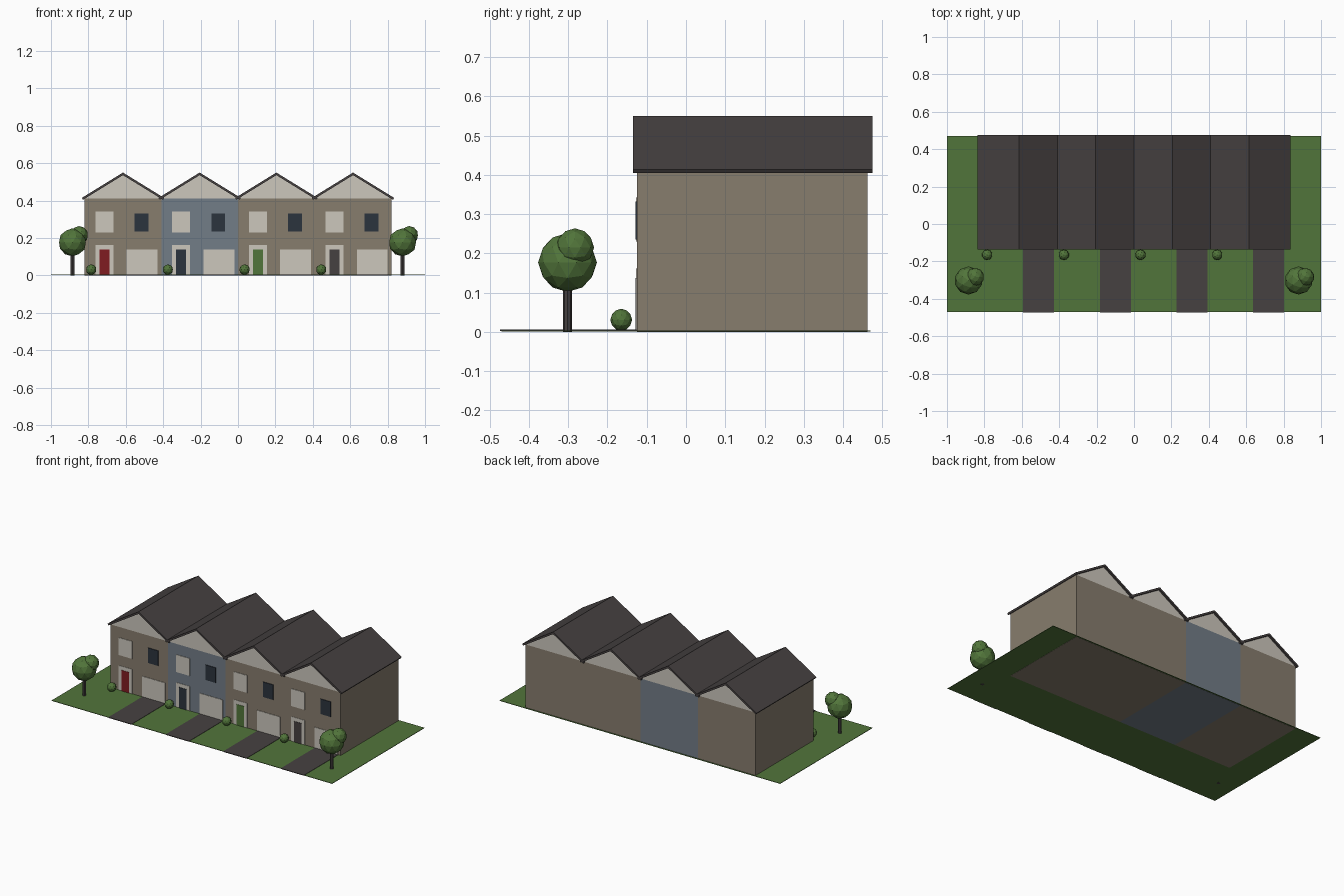
import bpy
import bmesh
from mathutils import Matrix

cube = bpy.data.objects.get("Cube")
if cube:
    bpy.data.objects.remove(cube, do_unlink=True)


def material(name, srgb):
    col = [c / 12.92 if c <= 0.04045 else ((c + 0.055) / 1.055) ** 2.4 for c in srgb] + [1.0]
    m = bpy.data.materials.new(name)
    m.use_nodes = True
    m.diffuse_color = col
    node = next(n for n in m.node_tree.nodes if n.type == 'BSDF_PRINCIPLED')
    node.inputs["Base Color"].default_value = col
    return m


TAN = material("tan wall", (0.53, 0.49, 0.43))
BLUE = material("blue grey wall", (0.45, 0.49, 0.53))
CREAM = material("cream trim", (0.80, 0.78, 0.74))
SLATE = material("dark slate", (0.275, 0.255, 0.255))
NAVY = material("dark glass", (0.17, 0.20, 0.24))
RED = material("red paint", (0.50, 0.11, 0.13))
GREEN = material("green", (0.32, 0.46, 0.23))


def finish(name, bm, mat):
    bmesh.ops.recalc_face_normals(bm, faces=bm.faces[:])
    mesh = bpy.data.meshes.new(name)
    bm.to_mesh(mesh)
    bm.free()
    mesh.materials.append(mat)
    ob = bpy.data.objects.new(name, mesh)
    bpy.context.collection.objects.link(ob)
    return ob


def prism(name, profile, y0, y1, mat):
    """Extrude an x-z outline along y."""
    bm = bmesh.new()
    face = bm.faces.new([bm.verts.new((x, y0, z)) for x, z in profile])
    out = bmesh.ops.extrude_face_region(bm, geom=[face])
    verts = [v for v in out["geom"] if isinstance(v, bmesh.types.BMVert)]
    bmesh.ops.translate(bm, verts=verts, vec=(0, y1 - y0, 0))
    return finish(name, bm, mat)


def box(name, x0, x1, y0, y1, z0, z1, mat):
    return prism(name, [(x0, z0), (x1, z0), (x1, z1), (x0, z1)], y0, y1, mat)


def leaf_balls(name, balls):
    bm = bmesh.new()
    for radius, centre in balls:
        bmesh.ops.create_icosphere(bm, subdivisions=2, radius=radius,
                                   matrix=Matrix.Translation(centre))
    return finish(name, bm, GREEN)


FRONT, BACK = -0.125, 0.463
HALF, EAVE, PEAK, SLOPE = 0.205, 0.41, 0.536, 0.615

# Lawn
box("lawn", -1, 1, -0.47, 0.47, 0.001, 0.004, GREEN)

walls = [TAN, BLUE, TAN, TAN]
doors = [RED, NAVY, GREEN, SLATE]
for i, (wall, door) in enumerate(zip(walls, doors)):
    c = (i - 1.5) * 2 * HALF
    n = str(i + 1)

    # Walls and gable
    box("house_walls_" + n, c - HALF, c + HALF, FRONT, BACK, 0, EAVE, wall)
    prism("gable_" + n, [(c - HALF, EAVE), (c + HALF, EAVE), (c, PEAK)], FRONT, BACK, CREAM)

    # Pitched roof with square-cut eaves
    ex, ez = 0.214, PEAK - 0.214 * SLOPE
    prism("roof_" + n, [
        (c - ex, ez), (c, PEAK), (c + ex, ez),
        (c + ex + 0.0065, ez + 0.010), (c, PEAK + 0.014), (c - ex - 0.0065, ez + 0.010),
    ], -0.135, 0.475, SLATE)

    # Front openings as thin plates: name, x range, z range, thickness, colour
    for part, x0, x1, z0, z1, t, mat in (
        ("upper_panel", -0.147, -0.051, 0.230, 0.342, 0.003, CREAM),
        ("window", 0.062, 0.136, 0.235, 0.332, 0.004, NAVY),
        ("door_surround", -0.147, -0.051, 0.004, 0.162, 0.002, CREAM),
        ("front_door", -0.126, -0.072, 0.004, 0.138, 0.004, door),
        ("garage_door", 0.020, 0.185, 0.006, 0.138, 0.003, CREAM),
    ):
        box(part + "_" + n, c + x0, c + x1, FRONT - t, FRONT, z0, z1, mat)

    # Driveway and round shrub
    box("driveway_" + n, c + 0.022, c + 0.188, -0.474, FRONT, 0.002, 0.006, SLATE)
    leaf_balls("shrub_" + n, [(0.028, (c - 0.170, -0.165, 0.031))])

# Trees at the front corners
for side, x in (("right", -0.885), ("left", 0.880)):
    bm = bmesh.new()
    bmesh.ops.create_cone(bm, cap_ends=True, segments=8, radius1=0.011, radius2=0.011,
                          depth=0.13, matrix=Matrix.Translation((x, -0.302, 0.065)))
    finish("tree_trunk_" + side, bm, SLATE)
    leaf_balls("tree_crown_" + side, [
        (0.075, (x, -0.302, 0.177)),
        (0.049, (x + 0.035, -0.283, 0.215)),
    ])
